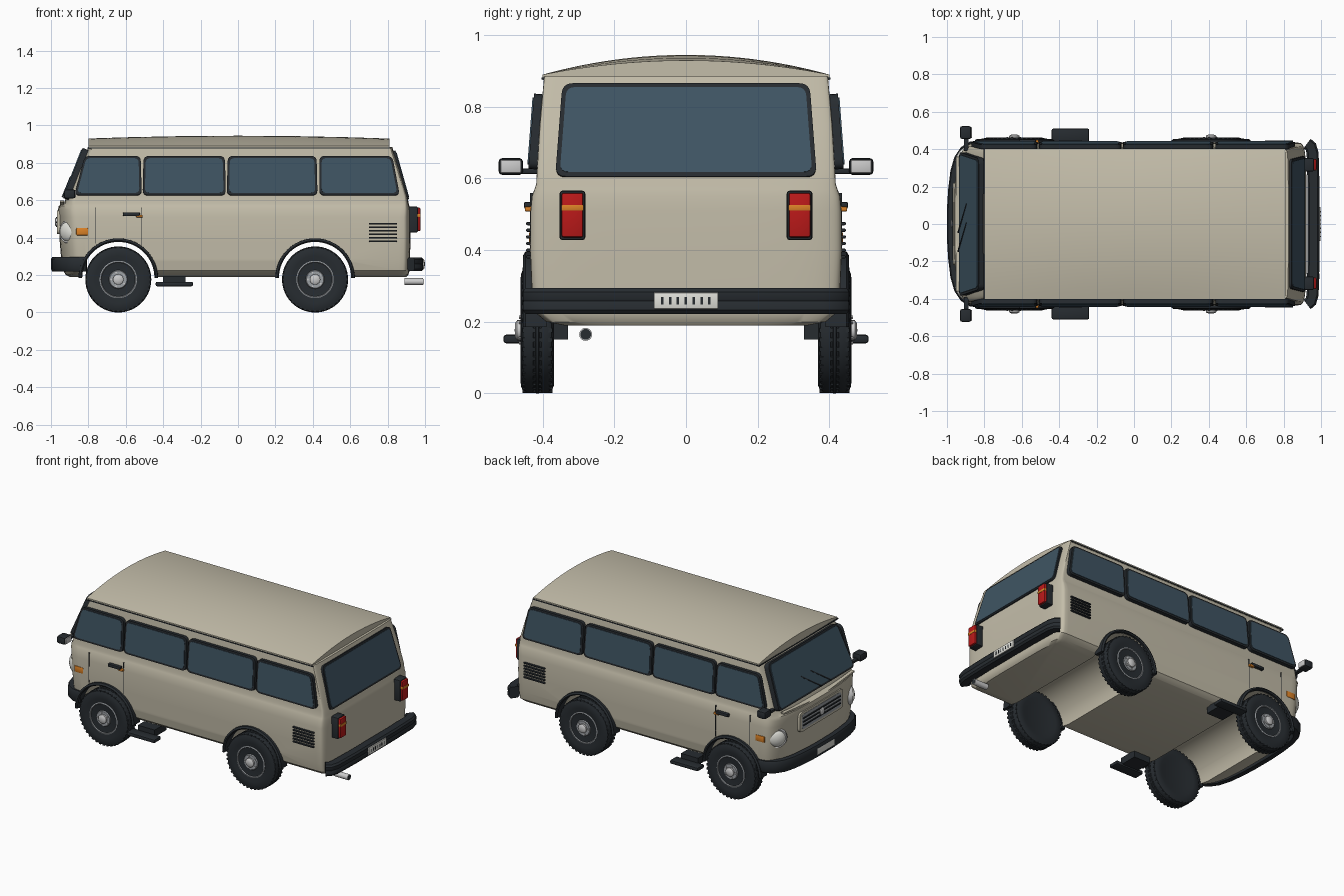
import bpy, bmesh, math
from mathutils import Vector, Matrix

if "Cube" in bpy.data.objects:
    bpy.data.objects.remove(bpy.data.objects["Cube"])

def mat(name, c):
    m = bpy.data.materials.new(name)
    m.diffuse_color = (*c, 1)
    m.use_nodes = True
    m.node_tree.nodes["Principled BSDF"].inputs["Base Color"].default_value = m.diffuse_color
    return m

PAINT = mat("paint", (.55, .51, .40))
BLACK = mat("black", (.02, .025, .03))
GLASS = mat("glass", (.05, .09, .125))
RED = mat("red", (.5, .01, .01))
ORANGE = mat("orange", (.7, .22, .02))
CHROME = mat("chrome", (.6, .62, .63))
STEEL = mat("steel", (.33, .35, .37))
WHITE = mat("white", (.75, .75, .7))

def finish(bm, name, m, angle=35):
    bmesh.ops.recalc_face_normals(bm, faces=bm.faces)
    me = bpy.data.meshes.new(name)
    bm.to_mesh(me)
    bm.free()
    ob = bpy.data.objects.new(name, me)
    bpy.context.collection.objects.link(ob)
    me.materials.append(m)
    smooth(ob, angle)
    return ob

def smooth(ob, angle=35):
    bpy.ops.object.select_all(action='DESELECT')
    ob.select_set(True)
    bpy.context.view_layer.objects.active = ob
    bpy.ops.object.shade_smooth_by_angle(angle=math.radians(angle))

def loft(name, rings, m, closed=False, caps=True, angle=35):
    bm = bmesh.new()
    vs = [[bm.verts.new(p) for p in r] for r in rings]
    n = len(vs[0])
    pairs = list(zip(vs, vs[1:])) + ([(vs[-1], vs[0])] if closed else [])
    for a, b in pairs:
        for i in range(n):
            bm.faces.new((a[i], a[(i + 1) % n], b[(i + 1) % n], b[i]))
    if caps and not closed:
        bm.faces.new(vs[0])
        bm.faces.new(vs[-1])
    return finish(bm, name, m, angle)

def box(name, lo, hi, m, bevel=0.0):
    bm = bmesh.new()
    lo, hi = Vector(lo), Vector(hi)
    d = hi - lo
    M = Matrix.Translation((lo + hi) / 2) @ Matrix.Diagonal((abs(d.x), abs(d.y), abs(d.z), 1))
    bmesh.ops.create_cube(bm, size=1, matrix=M)
    if bevel:
        bmesh.ops.bevel(bm, geom=bm.edges[:], offset=bevel, segments=2, affect='EDGES', profile=.5)
    return finish(bm, name, m)

def panel(name, corners, push, m, r=.03, inset=0.0):
    """Rounded polygon plate, extruded along push."""
    c = [Vector(p) for p in corners]
    n, push = len(c), Vector(push)
    dirs = [((c[(i + 1) % n] - c[i]).normalized(), (c[i - 1] - c[i]).normalized()) for i in range(n)]
    c = [c[i] + (dirs[i][0] + dirs[i][1]) * inset for i in range(n)]
    ring = []
    for i in range(n):
        a, b = c[i] + dirs[i][1] * r, c[i] + dirs[i][0] * r
        for t in (0, .25, .5, .75, 1):
            ring.append(a * (1 - t) ** 2 + c[i] * 2 * t * (1 - t) + b * t * t)
    return loft(name, [ring, [p + push for p in ring]], m)

def lathe(name, prof, center, axis, m, n=40, angle=35):
    """Spin (radius, along) points about axis."""
    q = Vector(axis).to_track_quat('Z', 'Y')
    rings = [[q @ Vector((r * math.cos(2 * math.pi * i / n), r * math.sin(2 * math.pi * i / n), h)) + Vector(center)
              for i in range(n)] for r, h in prof]
    return loft(name, rings, m, angle=angle)

# body shell: stacked outlines, bowed front and squarer tail
def spow(v, e):
    return math.copysign(abs(v) ** e, v)

def outline(z, w, xf, df, xr, dr):
    pts = []
    for i in range(33):
        t = math.radians(-90 + 180 * i / 32)
        pts.append((xf + df * (1 - spow(math.cos(t), 2 / 3)), w * spow(math.sin(t), 2 / 3), z))
    for i in range(33):
        t = math.radians(90 - 180 * i / 32)
        pts.append((xr - dr * (1 - spow(math.cos(t), .4)), w * spow(math.sin(t), .4), z))
    return pts

levels = [(.19, .34, -.90, .14, .90, .06), (.20, .39, -.92, .13, .91, .06), (.225, .42, -.935, .13, .918, .06),
          (.28, .43, -.945, .13, .92, .06), (.40, .435, -.955, .13, .922, .06), (.51, .434, -.957, .12, .922, .06),
          (.55, .43, -.962, .12, .92, .05), (.57, .423, -.958, .11, .916, .04), (.585, .418, -.93, .06, .912, .03),
          (.62, .416, -.918, .05, .906, .025), (.75, .408, -.862, .04, .868, .02), (.885, .396, -.80, .03, .825, .02)]
body = loft("body_shell", [outline(*l) for l in levels], PAINT)
WHEELS = (-.64, .412)
for wx in WHEELS:
    cut = lathe("arch_cutter", [(.197, -.6), (.197, .6)], (wx, 0, .18), (0, 1, 0), PAINT, 64)
    cut.hide_render = True
    mod = body.modifiers.new("arch", 'BOOLEAN')
    mod.object, mod.solver = cut, 'EXACT'
    bpy.context.view_layer.objects.active = body
    bpy.ops.object.modifier_apply(modifier=mod.name)
    bpy.data.objects.remove(cut)
smooth(body, 32)

# arched roof with gutter
def roof_ring(x, crown, w=.40, n=24):
    top = [(x, w * (2 * i / n - 1), .89 + crown * (1 - (2 * i / n - 1) ** 2)) for i in range(n + 1)]
    return top + [(x, w, .875), (x, -w, .875)]
loft("roof", [roof_ring(x, .055 - .015 * (x / .8) ** 2) for x in (-.80, -.6, -.3, 0, .3, .6, .81)], PAINT)
box("gutter", (-.805, -.403, .876), (.815, .403, .882), BLACK)

# front windscreen and rear window
def framed(name, corners, push):
    push = Vector(push)
    panel(name + "_frame", corners, push, BLACK, .03)
    panel(name + "_glass", corners, push * 1.15, GLASS, .025, .012)

framed("windscreen", [(-.905, -.385, .60), (-.905, .385, .60), (-.80, .35, .868), (-.80, -.35, .868)], (-.03, 0, .012))
framed("rear_window", [(.895, -.365, .60), (.895, .365, .60), (.822, .345, .86), (.822, -.345, .86)], (.02, 0, .006))

# bumpers: rounded section swept along a path
def bumper(name, path, zc, hh, th):
    sec = [(-1, -.7), (-.7, -1), (.7, -1), (1, -.7), (1, -.15), (.9, 0), (1, .15), (1, .7), (.7, 1), (-.7, 1), (-1, .7)]
    rings = []
    P = [Vector((*p, zc)) for p in path]
    for i, p in enumerate(P):
        t = (P[min(i + 1, len(P) - 1)] - P[max(i - 1, 0)]).normalized()
        nrm = Vector((t.y, -t.x, 0))
        rings.append([p + nrm * a * th + Vector((0, 0, b * hh)) for a, b in sec])
    loft(name, rings, BLACK)
half = [(-.81, .425), (-.87, .42), (-.91, .395), (-.94, .35), (-.96, .28), (-.972, .18), (-.978, .08)]
bumper("front_bumper", [(x, y) for x, y in half] + [(x, -y) for x, y in half[::-1]], .258, .038, -.022)
half = [(.925, .43), (.945, .415), (.955, .38), (.96, .2)]
bumper("rear_bumper", [(x, -y) for x, y in half] + half[::-1], .258, .036, .032)
box("rear_plate", (.985, -.09, .236), (.998, .09, .282), WHITE, .003)
box("front_plate", (-1.0, -.09, .236), (-.99, .09, .28), WHITE, .003)
for i in range(7):
    box("plate_mark", (.997, -.07 + i * .022, .249), (.999, -.063 + i * .022, .269), BLACK)

# grille panel and pressed V on the nose
panel("grille_frame", [(-.95, -.22, .42), (-.95, .22, .42), (-.95, .22, .545), (-.95, -.22, .545)], (-.017, 0, 0), PAINT, .025)
panel("grille_mesh", [(-.95, -.2, .435), (-.95, .2, .435), (-.95, .2, .53), (-.95, -.2, .53)], (-.019, 0, 0), STEEL, .02)
for z in (.46, .483, .506):
    box("grille_bar", (-.974, -.19, z - .004), (-.96, .19, z + .004), BLACK)
lathe("grille_disc", [(.022, 0), (.022, .02), (.015, .024)], (-.955, 0, .483), (-1, 0, 0), CHROME, 24)
for s in (1, -1):
    panel("nose_ridge", [(-.93, 0, .55), (-.93, s * .36, .59), (-.93, s * .36, .60), (-.93, 0, .565)], (-.022, 0, 0), PAINT, .002)
    # wiper
    panel("wiper", [(-.935, s * .05 - .1, .615), (-.935, s * .05 - .09, .615), (-.89, s * .05 + .06, .72),
                    (-.89, s * .05 + .055, .725)], (-.008, 0, .003), BLACK, .002)

# tailpipe
lathe("tailpipe", [(.012, .08), (.014, .1), (.018, .1), (.018, 0)], (.89, -.28, .165), (1, 0, 0), CHROME, 20)
lathe("tailpipe_bore", [(.015, 0), (.015, .005)], (.986, -.28, .165), (1, 0, 0), BLACK, 20)

for s in (1, -1):
    # side windows: bottom left, bottom right, top right, top left
    for x0, x1, x2, x3 in ((-.875, -.515, -.52, -.82), (-.51, -.065, -.07, -.505),
                           (-.06, .425, .42, -.055), (.435, .865, .825, .435)):
        framed("side_window", [(x0, s * .416, .625), (x1, s * .416, .625), (x2, s * .400, .835), (x3, s * .400, .835)],
               (0, s * .024, .002))
    # headlamp
    hc, hd = Vector((-.893, s * .358, .432)), Vector((-.72, s * .69, 0))
    lathe("headlamp_ring", [(.062, -.02), (.064, .02), (.058, .032), (.052, .03)], hc, hd, CHROME, 32)
    lathe("headlamp_lens", [(.054, .025), (.048, .036), (.034, .044), (.016, .049), (.002, .05)], hc, hd, WHITE, 32, 60)
    # indicators, handle, door seams
    box("front_indicator", (-.865, s * .40, .412), (-.80, s * .438, .452), ORANGE, .005)
    box("door_handle", (-.615, s * .425, .515), (-.525, s * .452, .535), BLACK, .005)
    box("side_marker", (-.545, s * .425, .508), (-.51, s * .45, .522), ORANGE, .004)
    for x, z0 in ((-.76, .37), (-.515, .36)):
        box("door_seam", (x - .002, s * .41, z0), (x + .002, s * .436, .56), BLACK)
    # engine vents
    for i in range(6):
        box("vent_slat", (.70, s * .42, .377 + i * .0185), (.85, s * .446, .386 + i * .0185), BLACK, .003)
    # side step
    box("side_step", (-.44, s * .44, .14), (-.24, s * .51, .164), BLACK, .008)
    box("step_bracket", (-.40, s * .33, .15), (-.28, s * .45, .195), BLACK)
    # mirror
    box("mirror_housing", (-.93, s * .455, .61), (-.87, s * .523, .657), BLACK, .01)
    box("mirror_glass", (-.875, s * .46, .615), (-.866, s * .518, .652), CHROME, .004)
    box("mirror_arm", (-.91, s * .39, .613), (-.885, s * .47, .628), BLACK, .004)
    # tail lamp
    box("tail_lamp_housing", (.90, s * .281, .428), (.962, s * .353, .566), BLACK, .008)
    box("tail_lamp_red", (.95, s * .287, .436), (.975, s * .347, .56), RED, .005)
    box("tail_lamp_amber", (.95, s * .286, .51), (.977, s * .348, .526), ORANGE, .002)
    for wx in WHEELS:
        # arch flare
        rings = []
        for i in range(33):
            a = math.radians(180 * i / 32)
            rings.append([(wx + r * math.cos(a), s * y, .185 + r * math.sin(a))
                          for r, y in ((.193, .39), (.193, .448), (.2, .455), (.211, .448), (.213, .39))])
        loft("arch_flare", rings, BLACK)
        # tyre
        c, ax = (wx, s * .415, .1765), (0, s, 0)
        prof = [(.098, -.04), (.125, -.047), (.155, -.046), (.17, -.04), (.1755, -.03), (.1755, -.012), (.171, -.010),
                (.171, -.006), (.1765, -.004), (.1765, .004), (.171, .006), (.171, .010), (.1755, .012), (.1755, .03),
                (.17, .04), (.155, .046), (.125, .047), (.098, .04)]
        lathe("tyre", prof, c, ax, BLACK, 56)
        for i in range(40):
            a = 2 * math.pi * i / 40
            bm = bmesh.new()
            M = (Matrix.Translation(c) @ Matrix.Rotation(a, 4, 'Y') @ Matrix.Translation((.169, 0, 0))
                 @ Matrix.Diagonal((.012, .084, .012, 1)))
            if i == 0:
                tread = bmesh.new()
            bmesh.ops.create_cube(tread, size=1, matrix=M)
            bm.free()
        finish(tread, "tyre_tread", BLACK)
        # rim with holes, hub and bolts
        lathe("wheel_rim", [(.09, -.03), (.099, -.04), (.1, .043), (.094, .045), (.088, .036), (.078, .034), (.05, .04),
                            (.046, .046), (.03, .046)], c, ax, STEEL, 40)
        lathe("hub_cap", [(.028, .04), (.028, .056), (.02, .062), (.002, .063)], c, ax, CHROME, 24)
        for i in range(10):
            a = 2 * math.pi * i / 10
            u = Vector((math.cos(a), 0, math.sin(a)))
            lathe("rim_hole", [(.009, .03), (.009, .0395)], Vector(c) + u * .068, ax, BLACK, 12)
            if i % 2:
                lathe("wheel_bolt", [(.005, .04), (.005, .051)], Vector(c) + u * .038, ax, CHROME, 6)
